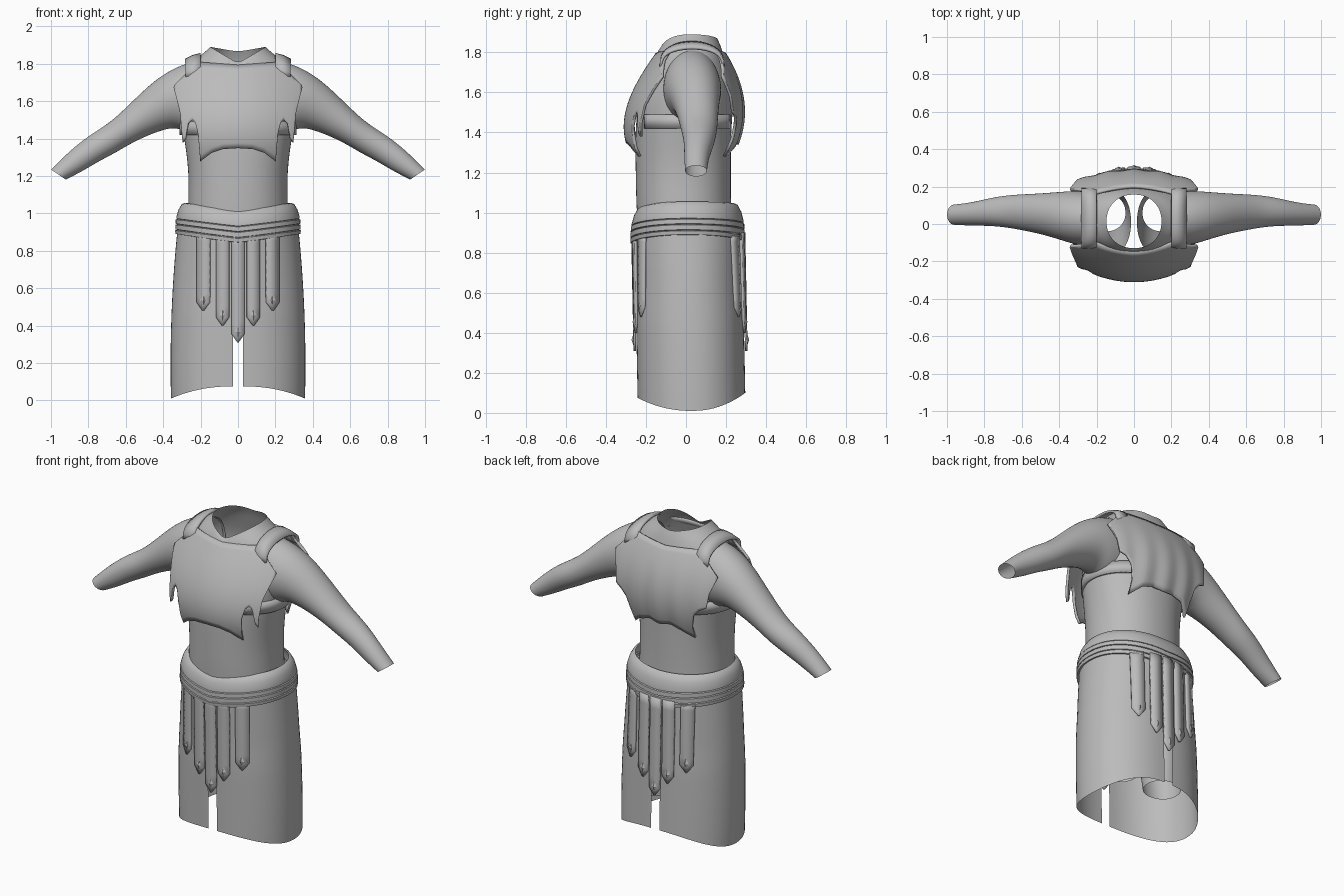
import bpy, bmesh, math

cube = bpy.data.objects.get("Cube")
if cube:
    bpy.data.objects.remove(cube, do_unlink=True)

grey = bpy.data.materials.new("plain grey")
grey.use_nodes = True
grey.diffuse_color = (0.5, 0.5, 0.5, 1)
grey.node_tree.nodes["Principled BSDF"].inputs["Base Color"].default_value = (0.5, 0.5, 0.5, 1)


def finish(name, bm, subdivide=0, thickness=0, angle=40):
    """Turn a bmesh into a smooth-shaded object with its modifiers."""
    bmesh.ops.recalc_face_normals(bm, faces=bm.faces)
    mesh = bpy.data.meshes.new(name)
    bm.to_mesh(mesh)
    bm.free()
    mesh.materials.append(grey)
    obj = bpy.data.objects.new(name, mesh)
    bpy.context.collection.objects.link(obj)
    bpy.ops.object.select_all(action='DESELECT')
    obj.select_set(True)
    bpy.context.view_layer.objects.active = obj
    bpy.ops.object.shade_smooth_by_angle(angle=math.radians(angle))
    if thickness:
        solid = obj.modifiers.new("thickness", 'SOLIDIFY')
        solid.thickness, solid.offset = thickness, 0
    if subdivide:
        sub = obj.modifiers.new("smooth", 'SUBSURF')
        sub.levels = sub.render_levels = subdivide
    return obj


def grid(rows, closed=False):
    """Skin rows of points with quads."""
    bm = bmesh.new()
    vs = [[bm.verts.new(p) for p in row] for row in rows]
    n = len(vs[0])
    for a, b in zip(vs, vs[1:]):
        for i in range(n if closed else n - 1):
            j = (i + 1) % n
            bm.faces.new((a[i], a[j], b[j], b[i]))
    return bm


def lerp_table(points, x):
    for (x0, y0), (x1, y1) in zip(points, points[1:]):
        if x <= x1:
            return y0 + (y1 - y0) * (x - x0) / (x1 - x0)
    return points[-1][1]


def curve_through(points, x):
    """Polynomial through a few points."""
    total = 0
    for i, (xi, yi) in enumerate(points):
        for j, (xj, _) in enumerate(points):
            if i != j:
                yi *= (x - xj) / (xi - xj)
        total += yi
    return total


def oval(z, hx, front, back, dip_front=0, dip_back=0, n=32, power=1.0, shift=0):
    """Horizontal ring whose height can dip at the front and back."""
    ring = []
    for i in range(n):
        a = math.tau * i / n
        c, s = math.cos(a), math.sin(a)
        y = (front + back) / 2 + (back - front) / 2 * math.copysign(abs(s) ** 0.93, s)
        x = hx * math.copysign(abs(c) ** 0.93, c)
        dip = dip_front if s < 0 else dip_back
        ring.append((x + shift, y, z - dip * (1 - abs(c)) ** power))
    return ring


# Torso garment with an open neck
torso = [(0.9, .27, -.24, .23, 0, 0), (1.05, .268, -.25, .225, 0, 0), (1.2, .263, -.252, .225, 0, 0),
         (1.35, .28, -.255, .225, 0, 0), (1.46, .30, -.25, .23, 0, 0), (1.56, .31, -.24, .24, 0, 0),
         (1.66, .31, -.2, .23, 0, 0), (1.75, .29, -.165, .2, 0, 0), (1.825, .23, -.15, .18, .04, 0.01),
         (1.86, .18, -.14, .168, .06, .015), (1.89, .148, -.13, .158, .085, .025)]
finish("torso", grid([oval(*r) for r in torso], True), 2)

# Sleeves: top point, bottom point, front and back of each section
sections = [(.2, 1.82, .2, 1.44, -.11, .17), (.3, 1.80, .28, 1.43, -.12, .18), (.42, 1.735, .34, 1.465, -.09, .175),
            (.53, 1.635, .46, 1.425, -.055, .165), (.62, 1.545, .57, 1.375, -.035, .16),
            (.70, 1.475, .65, 1.325, -.02, .155), (.8, 1.415, .74, 1.28, -.01, .14),
            (.9, 1.335, .83, 1.225, -.01, .115), (1.0, 1.235, .92, 1.18, -.005, .105)]
for side, label in ((1, "left"), (-1, "right")):
    rows = []
    for tx, tz, bx, bz, front, back in sections:
        row = []
        for i in range(20):
            c, s = math.cos(math.tau * i / 20), math.sin(math.tau * i / 20)
            t = (1 + s) / 2
            row.append((side * (bx + (tx - bx) * t), (front + back) / 2 + (back - front) / 2 * c, bz + (tz - bz) * t))
        rows.append(row)
    finish(label + "_sleeve", grid(rows, True), 2)

# Breastplate and backplate with scalloped, pointed edges
top_edge = [(0, 1.79), (.2, 1.805), (.25, 1.80), (.262, 1.76), (.34, 1.68)]
front_hem = [(0, 1.35), (.08, 1.345), (.14, 1.325), (.2, 1.28), (.203, 1.33), (.21, 1.42), (.225, 1.48),
             (.245, 1.5), (.265, 1.48), (.28, 1.40), (.293, 1.38), (.305, 1.53), (.34, 1.67)]
back_hem = [(0, 1.34), (.07, 1.35), (.14, 1.33), (.2, 1.28), (.205, 1.36), (.225, 1.44), (.26, 1.48),
            (.30, 1.5), (.31, 1.58), (.34, 1.67)]
front_line = [(1.28, -.265), (1.4, -.303), (1.6, -.262), (1.8, -.14)]
back_line = [(1.28, .22), (1.45, .28), (1.62, .27), (1.8, .19)]


def plate(name, hem, line, bend, ripple):
    xs = {round(.34 * i / 24, 3) for i in range(25)} | {p[0] for p in hem} | {p[0] for p in top_edge}
    xs = sorted(xs | {-x for x in xs})
    rows = []
    for x in xs:
        lo, hi = lerp_table(hem, abs(x)), lerp_table(top_edge, abs(x))
        row = []
        for k in range(17):
            z = lo + (hi - lo) * k / 16
            fold = ripple * math.cos(abs(x) * 45) * max(0, 1.75 - z) * 2
            row.append((x, curve_through(line, z) + bend * x * x + fold, z))
        rows.append(row)
    finish(name, grid(rows), 0, .014)


plate("breastplate", front_hem, front_line, .9, 0)
plate("backplate", back_hem, back_line, -.6, .007)

# Shoulder straps and underarm bands joining the two plates
for side, label in ((1, "left"), (-1, "right")):
    rows = []
    for k in range(21):
        a = math.pi * k / 20
        rows.append([(side * x, .03 + .155 * math.cos(a), 1.73 + (z - 1.73) * math.sin(a) ** .7)
                     for x, z in ((.2, 1.85), (.24, 1.84), (.28, 1.82))])
    finish(label + "_shoulder_strap", grid(rows), 0, .014)
    rows = []
    for k in range(21):
        a = math.radians(-55 + 115 * k / 20)
        rows.append([(side * .307 * math.cos(a), .25 * math.sin(a), z) for z in (1.42, 1.49)])
    finish(label + "_underarm_band", grid(rows), 0, .014)

# Belt: flared upper band over three rolls, dipping to a point at the front
belt_profile = [(1.055, -.045), (1.05, -.03), (1.02, -.012), (.98, 0), (.972, 0), (.97, -.008),
                (.967, .003), (.945, .004), (.942, -.006), (.939, .005), (.915, .005),
                (.912, -.004), (.909, .006), (.89, .004), (.885, -.03)]
rows = []
for z, d in belt_profile:
    low = (1.055 - z) / .17
    rows.append(oval(z, .33 + d, -.272 - d, .288 + d, .035 + .01 * low, .01 + .03 * low, 64))
finish("belt", grid(rows, True), angle=50)


# Long skirt in two halves, slit at the front and back
def skirt_size(z):
    t = (.9 - z) / .9
    return .325 + .09 * t - .057 * t * t, -.258 + .018 * t, .28 + .018 * t


for side, label in ((1, "left"), (-1, "right")):
    rows = []
    for k in range(19):
        row = []
        for i in range(33):
            a = math.pi * (i / 32 - .5)
            s, c = math.sin(a), math.cos(a)
            hem = .01 + (.065 if s < 0 else .09) * s * s
            z = .92 + (hem - .92) * k / 18
            hx, front, back = skirt_size(z)
            gap = .028 * min(1, max(0, (.62 - z) / .15))
            y = (front + back) / 2 + (back - front) / 2 * math.copysign(abs(s) ** .93, s)
            row.append((side * (gap + (hx - gap) * abs(c) ** .93), y, z))
        rows.append(row)
    finish(label + "_skirt_panel", grid(rows))

    # Trouser leg hidden under the skirt
    leg = [(.9, .135, -.18, .2), (.6, .125, -.12, .18), (.4, .115, -.07, .17), (.22, .105, -.04, .16)]
    finish(label + "_trouser_leg", grid([oval(*r, shift=side * .15) for r in leg], True), 1)


def skirt_y(x, z, facing):
    hx, front, back = skirt_size(z)
    depth = math.sqrt(1 - (x / hx) ** 2) ** .93
    return (front + back) / 2 + facing * (back - front) / 2 * depth


# Hanging pointed strips with a diamond stud, front and back
for facing, label in ((-1, "front"), (1, "back")):
    for n, (x, tip) in enumerate(((-.185, .48), (-.082, .40), (0, .31), (.082, .40), (.185, .48))):
        rows = []
        for k in range(9):
            z = .9 + (tip + .045 - .9) * k / 8
            rows.append([(x + d, skirt_y(x + d, z, facing) + facing * .01, z) for d in (-.035, 0, .035)])
        end = (x, skirt_y(x, tip, facing) + facing * .01, tip)
        rows.append([(x - .004, end[1], tip), end, (x + .004, end[1], tip)])
        finish(f"{label}_strip_{n + 1}", grid(rows), 0, .012)
        bm = bmesh.new()
        cz = tip + .055
        y = skirt_y(x, cz, facing) + facing * .015
        corners = [bm.verts.new((x + dx, y, cz + dz)) for dx, dz in ((.018, 0), (0, .03), (-.018, 0), (0, -.03))]
        peak = bm.verts.new((x, y + facing * .01, cz))
        for i in range(4):
            bm.faces.new((corners[i], corners[(i + 1) % 4], peak))
        finish(f"{label}_stud_{n + 1}", bm, angle=10)
